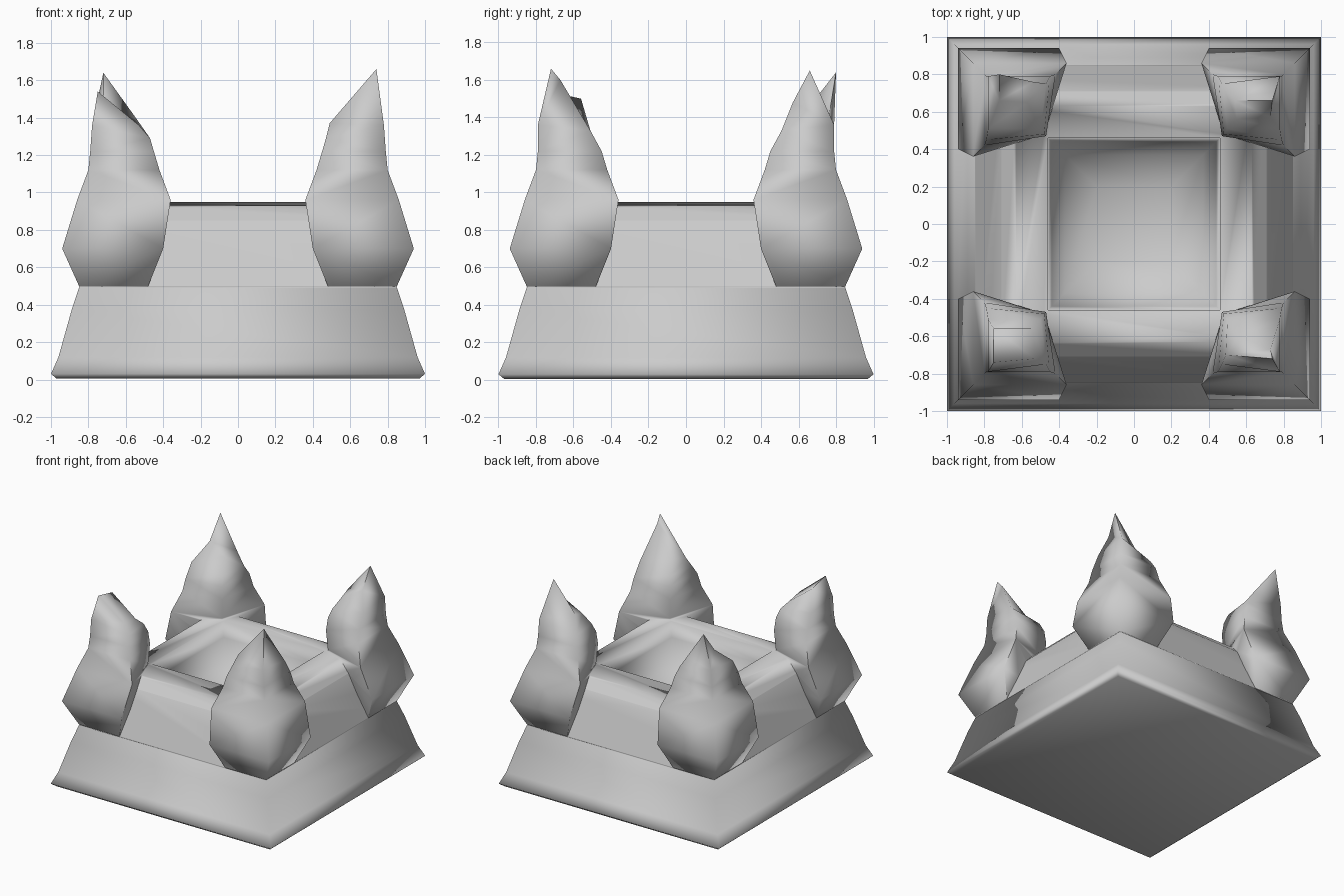
import bpy, bmesh, math

if "Cube" in bpy.data.objects:
    bpy.data.objects.remove(bpy.data.objects["Cube"])


def loft(name, rings):
    """Skin a stack of four-sided rings, closing both ends."""
    bm = bmesh.new()
    loops = [[bm.verts.new(p) for p in ring] for ring in rings]
    for a, b in zip(loops, loops[1:]):
        for i in range(4):
            j = (i + 1) % 4
            bm.faces.new((a[i], a[j], b[j], b[i]))
    bm.faces.new(loops[0][::-1])
    bm.faces.new(loops[-1])
    bmesh.ops.remove_doubles(bm, verts=bm.verts, dist=0.001)
    bmesh.ops.triangulate(bm, faces=bm.faces)
    bmesh.ops.recalc_face_normals(bm, faces=bm.faces)
    mesh = bpy.data.meshes.new(name)
    bm.to_mesh(mesh)
    bm.free()
    obj = bpy.data.objects.new(name, mesh)
    bpy.context.collection.objects.link(obj)
    return obj


def square(r, z):
    return [(r, r, z), (-r, r, z), (-r, -r, z), (r, -r, z)]


# Square base: flared foot, sloping wall, broad rim and hollow bowl
profile = [(0.97, 0.005), (1.0, 0.03), (0.96, 0.12), (0.89, 0.37), (0.85, 0.49),
           (0.71, 0.85), (0.63, 0.93), (0.46, 0.95), (0.44, 0.83), (0.37, 0.66),
           (0.20, 0.55)]
base = loft("horned_base", [square(r, z) for r, z in profile])

# Shared horn body: outer reach, side reach, inner corner, height
body = [(0.78, 0.56, 0.58, 0.38), (0.85, 0.48, 0.54, 0.50), (0.94, 0.40, 0.50, 0.70),
        (0.86, 0.36, 0.48, 0.96), (0.80, 0.42, 0.47, 1.12), (0.79, 0.45, 0.48, 1.22)]

# Each horn ends in its own slanted crest
crests = {
    "front_left_horn": (-1, -1, [(0.75, 0.74, 1.54), (0.75, 0.56, 1.50),
                                 (0.54, 0.56, 1.34), (0.53, 0.72, 1.36)]),
    "front_right_horn": (1, -1, [(0.74, 0.72, 1.66), (0.73, 0.67, 1.60),
                                 (0.56, 0.60, 1.38), (0.49, 0.70, 1.37)]),
    "back_right_horn": (1, 1, [(0.74, 0.66, 1.65), (0.73, 0.57, 1.48),
                               (0.55, 0.56, 1.38), (0.54, 0.66, 1.41)]),
    "back_left_horn": (-1, 1, [(0.72, 0.80, 1.64), (0.72, 0.66, 1.46),
                               (0.57, 0.65, 1.38), (0.54, 0.76, 1.39)]),
}
horns = []
for name, (sx, sy, crest) in crests.items():
    rings = [[(o, o, z), (o, s, z), (i, i, z), (s, o, z)] for o, s, i, z in body]
    # shoulder ring leads into the crest
    rings.append([(0.78, 0.79, 1.36), (0.78, 0.51, 1.33),
                  (0.50, 0.51, 1.29), (0.47, 0.75, 1.29)])
    rings.append(crest)
    horns.append(loft(name, [[(sx * x, sy * y, z) for x, y, z in r] for r in rings]))

# Fuse the horns into the base so the surface is continuous
bpy.context.view_layer.objects.active = base
for horn in horns:
    mod = base.modifiers.new(horn.name, 'BOOLEAN')
    mod.operation = 'UNION'
    mod.solver = 'EXACT'
    mod.object = horn
    bpy.ops.object.modifier_apply(modifier=mod.name)
for horn in horns:
    bpy.data.objects.remove(horn)
base.select_set(True)
bpy.ops.object.shade_smooth_by_angle(angle=math.radians(100))
